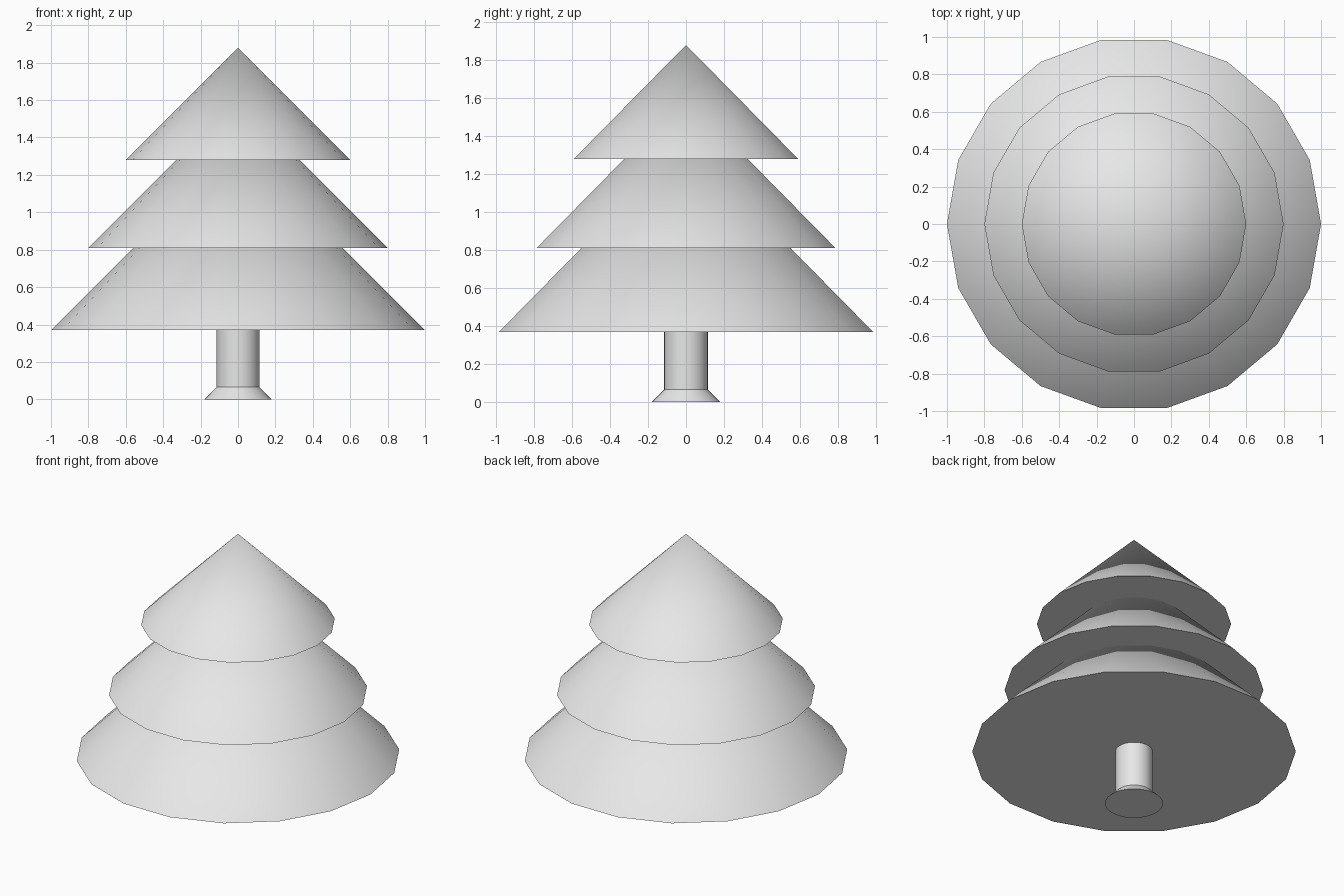
import bpy
import bmesh
from math import cos, sin, tau, radians

cube = bpy.data.objects.get("Cube")
if cube:
    bpy.data.objects.remove(cube, do_unlink=True)

grey = bpy.data.materials.new("light grey")
grey.use_nodes = True
colour = (0.8, 0.8, 0.8, 1.0)
grey.diffuse_color = colour
grey.node_tree.nodes["Principled BSDF"].inputs["Base Color"].default_value = colour


def lathe(name, profile, sides):
    """Closed solid from (radius, height) points; radius 0 makes a tip."""
    bm = bmesh.new()
    rings = []
    for r, z in profile:
        count = sides if r > 0 else 1
        rings.append([bm.verts.new((r * cos(tau * i / sides), r * sin(tau * i / sides), z))
                      for i in range(count)])
    for low, high in zip(rings, rings[1:]):
        for i in range(sides):
            j = (i + 1) % sides
            if len(high) == 1:
                bm.faces.new((low[i], low[j], high[0]))
            else:
                bm.faces.new((low[i], low[j], high[j], high[i]))
    for ring in (rings[0], rings[-1]):
        if len(ring) > 1:
            bm.faces.new(ring)
    bmesh.ops.recalc_face_normals(bm, faces=bm.faces)
    mesh = bpy.data.meshes.new(name)
    bm.to_mesh(mesh)
    bm.free()
    mesh.materials.append(grey)
    obj = bpy.data.objects.new(name, mesh)
    bpy.context.collection.objects.link(obj)
    bpy.ops.object.select_all(action='DESELECT')
    obj.select_set(True)
    bpy.context.view_layer.objects.active = obj
    bpy.ops.object.shade_smooth_by_angle(angle=radians(30))
    return obj


# Trunk with a flared foot
lathe("trunk", [(0.18, 0), (0.115, 0.065), (0.115, 0.45)], 32)

# Three stacked foliage cones with 45 degree slopes
for name, radius, base in (("lower_foliage", 1.0, 0.37),
                           ("middle_foliage", 0.8, 0.81),
                           ("upper_foliage", 0.6, 1.28)):
    lathe(name, [(radius, base), (0, base + radius)], 18)
